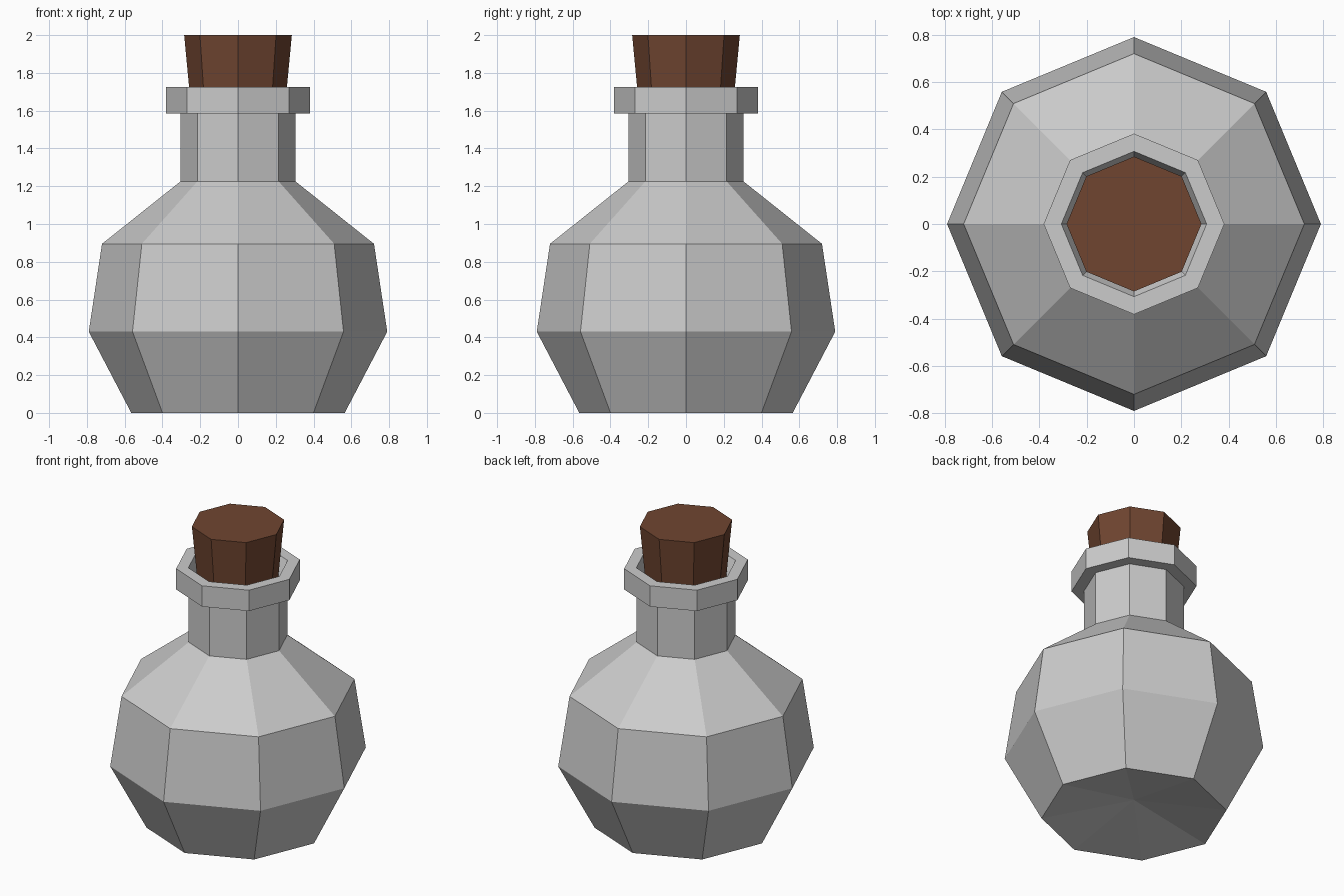
import bpy, bmesh
from math import sin, cos, tau

if "Cube" in bpy.data.objects:
    bpy.data.objects.remove(bpy.data.objects["Cube"])

SIDES = 8


def lathe(name, profile):
    """Turn (radius, z) points into a flat-faced octagonal solid; radius 0 is a pole."""
    bm = bmesh.new()
    rings = []
    for r, z in profile:
        if r == 0:
            rings.append([bm.verts.new((0, 0, z))] * SIDES)
        else:
            rings.append([bm.verts.new((r * cos(tau * i / SIDES), r * sin(tau * i / SIDES), z))
                          for i in range(SIDES)])
    for a, b in zip(rings, rings[1:]):
        for i in range(SIDES):
            j = (i + 1) % SIDES
            corners = list(dict.fromkeys((a[i], a[j], b[j], b[i])))
            bm.faces.new(corners)
    bmesh.ops.recalc_face_normals(bm, faces=bm.faces)
    mesh = bpy.data.meshes.new(name)
    bm.to_mesh(mesh)
    bm.free()
    obj = bpy.data.objects.new(name, mesh)
    bpy.context.collection.objects.link(obj)
    return obj


# Bottle: dimpled base, belly, shoulder, neck, lip and tapered mouth
lathe("bottle", [
    (0, 0.10), (0.565, 0), (0.79, 0.43), (0.72, 0.895),
    (0.305, 1.225), (0.305, 1.585), (0.382, 1.585), (0.382, 1.725),
    (0.307, 1.725), (0.245, 1.585), (0, 1.585),
])

# Cork stopper, seated in the mouth and widening upward
cork = lathe("cork", [(0, 1.59), (0.246, 1.59), (0.285, 2.0), (0, 2.0)])
brown = bpy.data.materials.new("cork_brown")
brown.diffuse_color = (0.16, 0.06, 0.03, 1)
brown.use_nodes = True
brown.node_tree.nodes["Principled BSDF"].inputs["Base Color"].default_value = brown.diffuse_color
cork.data.materials.append(brown)
